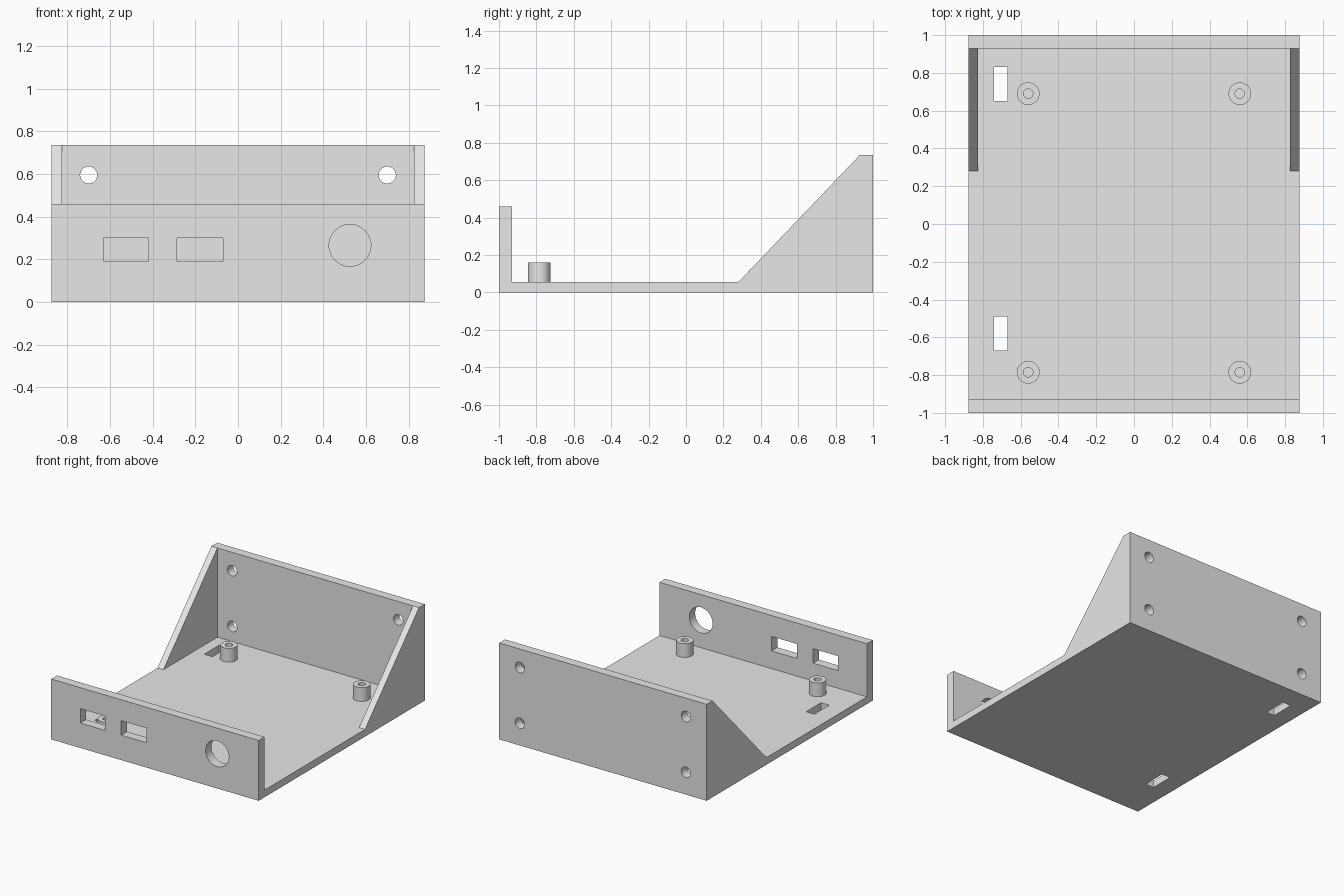
import bpy, bmesh, math
from mathutils import Matrix, Vector

cube = bpy.data.objects.get("Cube")
if cube:
    bpy.data.objects.remove(cube, do_unlink=True)

HALF_W, WALL, FLOOR, GUSSET = 0.875, 0.07, 0.055, 0.05
FRONT_H, BACK_H = 0.46, 0.735

grey = bpy.data.materials.new("plain_grey")
grey.use_nodes = True
grey.diffuse_color = (0.8, 0.8, 0.8, 1)
grey.node_tree.nodes["Principled BSDF"].inputs["Base Color"].default_value = (0.8, 0.8, 0.8, 1)


def make_object(name, bm):
    bmesh.ops.recalc_face_normals(bm, faces=bm.faces)
    mesh = bpy.data.meshes.new(name)
    bm.to_mesh(mesh)
    bm.free()
    obj = bpy.data.objects.new(name, mesh)
    bpy.context.collection.objects.link(obj)
    mesh.materials.append(grey)
    return obj


def activate(obj):
    bpy.ops.object.select_all(action='DESELECT')
    obj.select_set(True)
    bpy.context.view_layer.objects.active = obj


def box_cutter(xs, ys, zs):
    bm = bmesh.new()
    bmesh.ops.create_cube(bm, size=1)
    lo, hi = (Vector(c) for c in zip(xs, ys, zs))
    for v in bm.verts:
        v.co = (lo + hi) / 2 + v.co * (hi - lo)
    return make_object("cutter", bm)


def round_cutter(x, y, z, radius):
    bm = bmesh.new()
    bmesh.ops.create_cone(bm, cap_ends=True, segments=48, radius1=radius, radius2=radius,
                          depth=0.2, matrix=Matrix.Translation((x, y, z)) @ Matrix.Rotation(math.pi / 2, 4, 'X'))
    return make_object("cutter", bm)


def cut(obj, cutter):
    cutter.hide_render = True
    mod = obj.modifiers.new("cut", 'BOOLEAN')
    mod.operation, mod.solver, mod.object = 'DIFFERENCE', 'EXACT', cutter
    activate(obj)
    bpy.ops.object.modifier_apply(modifier=mod.name)
    bpy.data.objects.remove(cutter, do_unlink=True)


# Tray: side profile extruded across the full width
profile = [(-1, 0), (1, 0), (1, BACK_H), (1 - WALL, BACK_H), (0.28, FLOOR),
           (WALL - 1, FLOOR), (WALL - 1, FRONT_H), (-1, FRONT_H)]
bm = bmesh.new()
face = bm.faces.new([bm.verts.new((-HALF_W, y, z)) for y, z in profile])
ext = bmesh.ops.extrude_face_region(bm, geom=[face])
bmesh.ops.translate(bm, vec=(2 * HALF_W, 0, 0),
                    verts=[v for v in ext["geom"] if isinstance(v, bmesh.types.BMVert)])
tray = make_object("tray", bm)

# Hollow between the two side gussets
inner = HALF_W - GUSSET
cut(tray, box_cutter((-inner, inner), (0, 1 - WALL), (FLOOR, 1)))

# Front wall ports
for x0, x1 in ((-0.63, -0.42), (-0.285, -0.07)):
    cut(tray, box_cutter((x0, x1), (-1.1, -0.9), (0.19, 0.30)))
cut(tray, round_cutter(0.525, -1, 0.265, 0.098))

# Back wall screw holes
for x in (-0.70, 0.70):
    for z in (0.17, 0.595):
        cut(tray, round_cutter(x, 1, z, 0.04))

# Floor slots
for y0, y1 in ((0.65, 0.83), (-0.67, -0.49)):
    cut(tray, box_cutter((-0.74, -0.67), (y0, y1), (-0.1, 0.1)))

activate(tray)
bpy.ops.object.shade_smooth_by_angle(angle=math.radians(30))


# Hollow standoff posts, turned from a half section
def standoff(name, x, y):
    bm = bmesh.new()
    section = [(0.06, FLOOR), (0.06, 0.16), (0.025, 0.16), (0.025, FLOOR)]
    verts = [bm.verts.new((r, 0, z)) for r, z in section]
    edges = [bm.edges.new(pair) for pair in zip(verts, verts[1:])]
    bmesh.ops.spin(bm, geom=verts + edges, cent=(0, 0, 0), axis=(0, 0, 1),
                   angle=2 * math.pi, steps=48, use_merge=True)
    bmesh.ops.remove_doubles(bm, verts=bm.verts, dist=0.0005)
    post = make_object(name, bm)
    # Outer wall must face away from the axis
    if any(p.center.xy.length > 0.055 and p.normal.xy.dot(p.center.xy) < 0 for p in post.data.polygons):
        post.data.flip_normals()
    post.location = (x, y, 0)
    activate(post)
    bpy.ops.object.shade_smooth_by_angle(angle=math.radians(30))


for side, x in (("right", -0.56), ("left", 0.56)):
    for end, y in (("front", -0.785), ("back", 0.69)):
        standoff(f"standoff_{end}_{side}", x, y)
